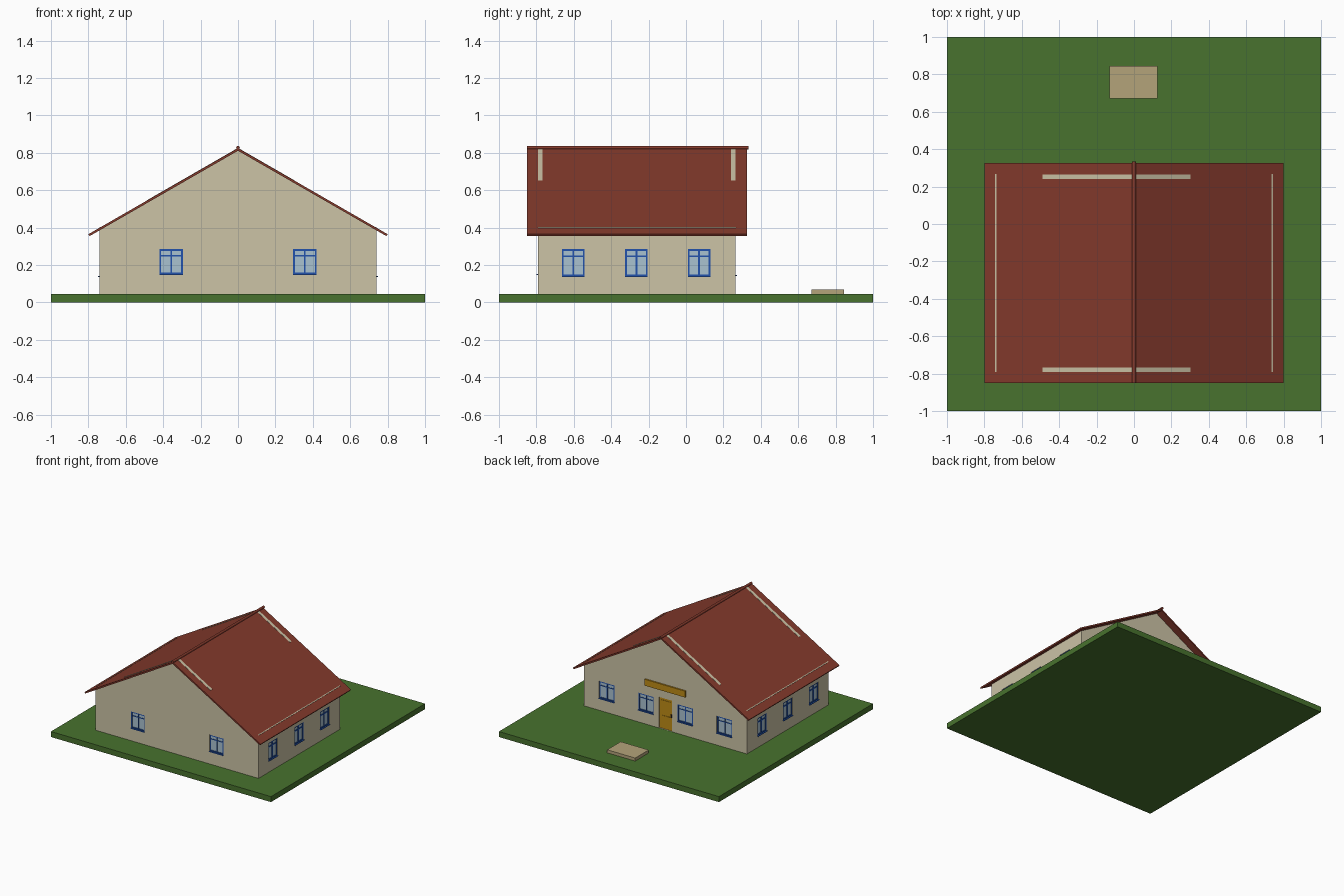
import bpy, bmesh

if "Cube" in bpy.data.objects:
    bpy.data.objects.remove(bpy.data.objects["Cube"])

# ---- colours ----
def material(name, rgb):
    m = bpy.data.materials.new(name)
    lin = [(c / 255 / 12.92) if c < 11 else ((c / 255 + 0.055) / 1.055) ** 2.4 for c in rgb]
    m.diffuse_color = (*lin, 1)
    m.use_nodes = True
    m.node_tree.nodes["Principled BSDF"].inputs["Base Color"].default_value = m.diffuse_color
    return m

GRASS = material("grass_green", (72, 114, 46))
WALL = material("plaster_cream", (204, 195, 166))
ROOF = material("roof_red", (132, 58, 44))
BLUE = material("frame_blue", (34, 82, 172))
GLASS = material("glass_pale_blue", (170, 194, 208))
GOLD = material("door_gold", (190, 140, 22))
SAND = material("step_sand", (180, 163, 122))
DARK = material("handle_dark", (60, 45, 30))

# ---- helpers ----
def add_box(bm, lo, hi, mat=0):
    lo, hi = [min(a, b) for a, b in zip(lo, hi)], [max(a, b) for a, b in zip(lo, hi)]
    vs = bmesh.ops.create_cube(bm, size=1)["verts"]
    for v in vs:
        v.co = [(l + h) / 2 + c * (h - l) for c, l, h in zip(v.co, lo, hi)]
    for f in {f for v in vs for f in v.link_faces}:
        f.material_index = mat

def finish(name, bm, *mats):
    bmesh.ops.recalc_face_normals(bm, faces=bm.faces)
    me = bpy.data.meshes.new(name)
    bm.to_mesh(me)
    bm.free()
    for m in mats:
        me.materials.append(m)
    ob = bpy.data.objects.new(name, me)
    bpy.context.collection.objects.link(ob)
    return ob

def box(name, lo, hi, mat):
    bm = bmesh.new()
    add_box(bm, lo, hi)
    return finish(name, bm, mat)

def prism(name, profile, y0, y1, mat):
    """Extrude an x-z profile along y."""
    bm = bmesh.new()
    f = bm.faces.new([bm.verts.new((x, y0, z)) for x, z in profile])
    r = bmesh.ops.extrude_face_region(bm, geom=[f])
    for v in r["geom"]:
        if isinstance(v, bmesh.types.BMVert):
            v.co.y = y1
    return finish(name, bm, mat)

X, Y0, Y1, G = 0.74, -0.79, 0.265, 0.045       # wall extents, ground height
APEX, SLOPE = 0.825, 0.575
def roof_z(x):
    return APEX - SLOPE * abs(x)

def at(side, u, d, z):
    """Point on a wall: u along it, d outward, z up."""
    return {"front": (u, Y0 - d, z), "back": (u, Y1 + d, z),
            "right": (X + d, u, z), "left": (-X - d, u, z)}[side]

# ---- ground and step ----
box("lawn", (-1, -1, 0), (1, 1, G), GRASS)
box("front_step", (-0.13, 0.67, G), (0.125, 0.845, 0.07), SAND)

# ---- walls with recessed openings ----
walls = prism("walls", [(-X, G), (X, G), (X, roof_z(X) - 0.007), (0, APEX - 0.007),
                        (-X, roof_z(X) - 0.007)], Y0, Y1, WALL)
# side, centre, width, bottom, top
windows = [("front", s * 0.357, 0.125, 0.15, 0.285) for s in (-1, 1)]
windows += [("back", u, 0.14, 0.145, 0.285) for u in (-0.535, -0.178, 0.178, 0.535)]
windows += [(s, u, 0.12, 0.14, 0.285) for s in ("right", "left") for u in (-0.603, -0.265, 0.07)]
DOOR = ("back", 0, 0.12, G + 0.001, 0.30)
DEPTH = 0.014

bm = bmesh.new()
for side, u, w, z0, z1 in windows + [DOOR]:
    add_box(bm, at(side, u - w / 2, -DEPTH, z0), at(side, u + w / 2, 0.05, z1))
cutter = finish("opening_cutter", bm)
cutter.hide_render = True
mod = walls.modifiers.new("openings", "BOOLEAN")
mod.operation, mod.solver, mod.object = "DIFFERENCE", "EXACT", cutter
bpy.context.view_layer.update()
cut = bpy.data.meshes.new_from_object(walls.evaluated_get(bpy.context.evaluated_depsgraph_get()))
walls.modifiers.clear()
walls.data = cut
bpy.data.objects.remove(cutter)

# ---- windows: glass, frame, mullion, transom, sill ----
for i, (side, u, w, z0, z1) in enumerate(windows):
    bm = bmesh.new()
    a, b, t = u - w / 2, u + w / 2, 0.009
    m = 0.005 if side in ("right", "left") else 0.003
    zt = z0 + (z1 - z0) * 0.74
    def bar(u0, u1, za, zb, d0, d1, mat):
        add_box(bm, at(side, u0, d0, za), at(side, u1, d1, zb), mat)
    bar(a, b, z0, z1, -DEPTH, -0.009, 1)
    bar(a, a + t, z0, z1, -DEPTH, -0.003, 0)
    bar(b - t, b, z0, z1, -DEPTH, -0.003, 0)
    bar(a + t, b - t, z0, z0 + t, -DEPTH, -0.003, 0)
    bar(a + t, b - t, z1 - t, z1, -DEPTH, -0.003, 0)
    bar(u - m, u + m, z0 + t, z1 - t, -DEPTH, -0.004, 0)
    bar(a + t, b - t, zt - m, zt + m, -DEPTH, -0.005, 0)
    bar(a, b, z0 - 0.003, z0 + 0.001, -DEPTH, 0.008, 0)
    finish(f"{side}_window_{i}", bm, BLUE, GLASS)

# ---- door with raised panels and handle, sign board above ----
bm = bmesh.new()
def door_part(u0, u1, za, zb, d, mat):
    add_box(bm, at("back", u0, -DEPTH, za), at("back", u1, d, zb), mat)
door_part(-0.06, 0.06, G, 0.30, -0.008, 0)
for za, zb in ((0.07, 0.155), (0.18, 0.28)):
    door_part(-0.04, 0.04, za, zb, -0.005, 0)
door_part(-0.053, -0.044, 0.155, 0.18, -0.001, 1)
finish("door", bm, GOLD, DARK)
box("sign_board", at("back", -0.185, -0.002, 0.365), at("back", 0.185, 0.012, 0.417), GOLD)

# ---- roof slabs and ridge ----
for name, s in (("right", 1), ("left", -1)):
    prism(f"{name}_roof", [(0, APEX), (s * 0.8, roof_z(0.8)), (s * 0.794, roof_z(0.794) - 0.014),
                           (0, APEX - 0.014)], -0.85, 0.325, ROOF)
bpy.ops.mesh.primitive_cylinder_add(vertices=12, radius=0.01, depth=1.185,
                                    location=(0, -0.2575, 0.827), rotation=(1.5707963, 0, 0))
ridge = bpy.context.object
ridge.name = "ridge_cap"
ridge.data.materials.append(ROOF)

# ---- wall tops showing through the roof ----
def strip(name, x0, x1, y0, y1):
    prism(name, [(x0, roof_z(x0) - 0.003), (x1, roof_z(x1) - 0.003),
                 (x1, roof_z(x1) + 0.0015), (x0, roof_z(x0) + 0.0015)], y0, y1, WALL)
for end, y0 in (("front", Y0), ("back", Y1 - 0.024)):
    strip(f"{end}_gable_top_right", 0.008, 0.303, y0, y0 + 0.024)
    strip(f"{end}_gable_top_left", -0.008, -0.49, y0, y0 + 0.024)
for name, s in (("right", 1), ("left", -1)):
    strip(f"{name}_wall_top", s * 0.736, s * 0.742, Y0, Y1 + 0.003)
